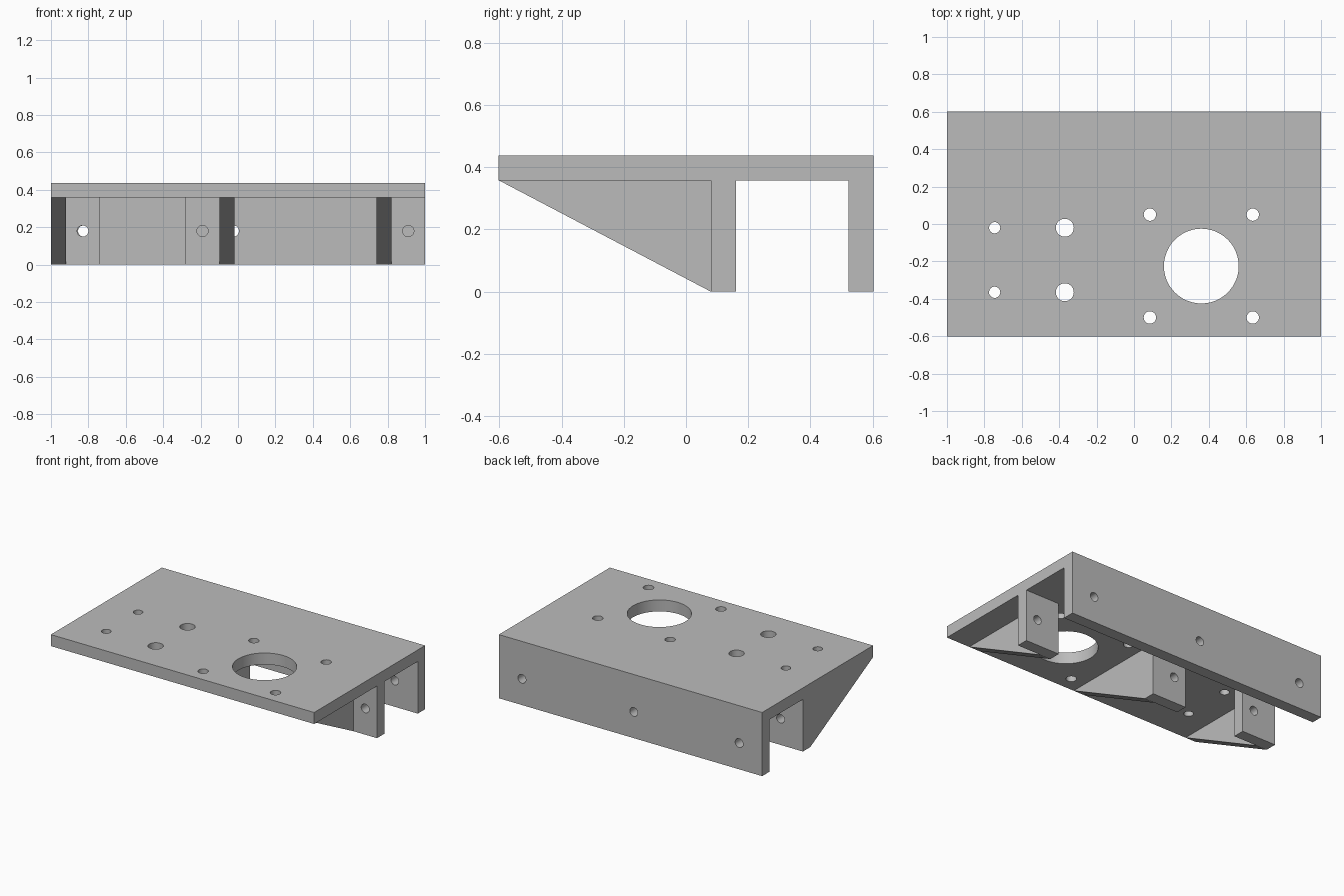
import bpy
import bmesh
from math import pi
from mathutils import Matrix, Vector

default = bpy.data.objects.get("Cube")
if default:
    bpy.data.objects.remove(default, do_unlink=True)

grey = bpy.data.materials.new("plain grey")
grey.use_nodes = True
colour = (0.5, 0.5, 0.5, 1)
grey.diffuse_color = colour
grey.node_tree.nodes["Principled BSDF"].inputs["Base Color"].default_value = colour

TOP, UNDER = 0.437, 0.358      # plate top and underside
FRONT, BACK = -0.602, 0.602
TAB_Y, THICK = 0.08, 0.08
HOLE_Z = 0.18


def new_object(name, bm):
    mesh = bpy.data.meshes.new(name)
    bm.to_mesh(mesh)
    bm.free()
    mesh.materials.append(grey)
    obj = bpy.data.objects.new(name, mesh)
    bpy.context.collection.objects.link(obj)
    return obj


def extrude_x(name, profile, x0, x1):
    """Extrude a (y, z) profile from x0 to x1."""
    bm = bmesh.new()
    face = bm.faces.new([bm.verts.new((x0, y, z)) for y, z in profile])
    grown = bmesh.ops.extrude_face_region(bm, geom=[face])["geom"]
    verts = [v for v in grown if isinstance(v, bmesh.types.BMVert)]
    bmesh.ops.translate(bm, verts=verts, vec=(x1 - x0, 0, 0))
    bmesh.ops.recalc_face_normals(bm, faces=bm.faces[:])
    return new_object(name, bm)


def drill(obj, holes):
    """Cut round holes, each given as centre, radius and axis."""
    bm = bmesh.new()
    for centre, radius, axis in holes:
        turn = Matrix.Rotation(pi / 2, 4, "X") if axis == "y" else Matrix()
        bmesh.ops.create_cone(bm, cap_ends=True, segments=48, radius1=radius,
                              radius2=radius, depth=0.2,
                              matrix=Matrix.Translation(Vector(centre)) @ turn)
    cutter = new_object("hole_cutter", bm)
    cutter.hide_render = True
    mod = obj.modifiers.new("holes", "BOOLEAN")
    mod.operation, mod.solver, mod.object = "DIFFERENCE", "EXACT", cutter
    bpy.ops.object.select_all(action="DESELECT")
    bpy.context.view_layer.objects.active = obj
    obj.select_set(True)
    bpy.ops.object.modifier_apply(modifier=mod.name)
    bpy.data.objects.remove(cutter, do_unlink=True)
    bpy.ops.object.shade_smooth_by_angle(angle=pi / 6)


# Top plate and back wall as one angle section
plate = extrude_x("plate_and_back_wall", [
    (FRONT, UNDER), (BACK - THICK, UNDER), (BACK - THICK, 0),
    (BACK, 0), (BACK, TOP), (FRONT, TOP)], -1, 1)

# Large opening, its four fixings, and two pairs of smaller holes
mid = (TOP + UNDER) / 2
holes = [((0.36, -0.225, mid), 0.2, "z")]
holes += [((x, y, mid), 0.033, "z") for x in (0.085, 0.635) for y in (0.05, -0.5)]
holes += [((x, y, mid), r, "z") for x, r in ((-0.745, 0.03), (-0.37, 0.048))
          for y in (-0.02, -0.365)]
holes += [((x, BACK - THICK / 2, HOLE_Z), 0.03, "y") for x in (-0.825, -0.025, 0.825)]
drill(plate, holes)

# Drilled tabs, each braced by a triangular gusset on one side
for side, tab_x, gusset_x, hole_x in (("right", -1, -1, -0.83),
                                      ("middle", -0.28, -0.1, -0.19),
                                      ("left", 0.74, 0.74, 0.91)):
    tab = extrude_x(side + "_tab", [
        (TAB_Y, 0), (TAB_Y + THICK, 0), (TAB_Y + THICK, UNDER), (TAB_Y, UNDER)],
        tab_x, tab_x + 0.26)
    drill(tab, [((hole_x, TAB_Y + THICK / 2, HOLE_Z), 0.03, "y")])
    extrude_x(side + "_gusset", [(TAB_Y, 0), (TAB_Y, UNDER), (FRONT, UNDER)],
              gusset_x, gusset_x + THICK)
